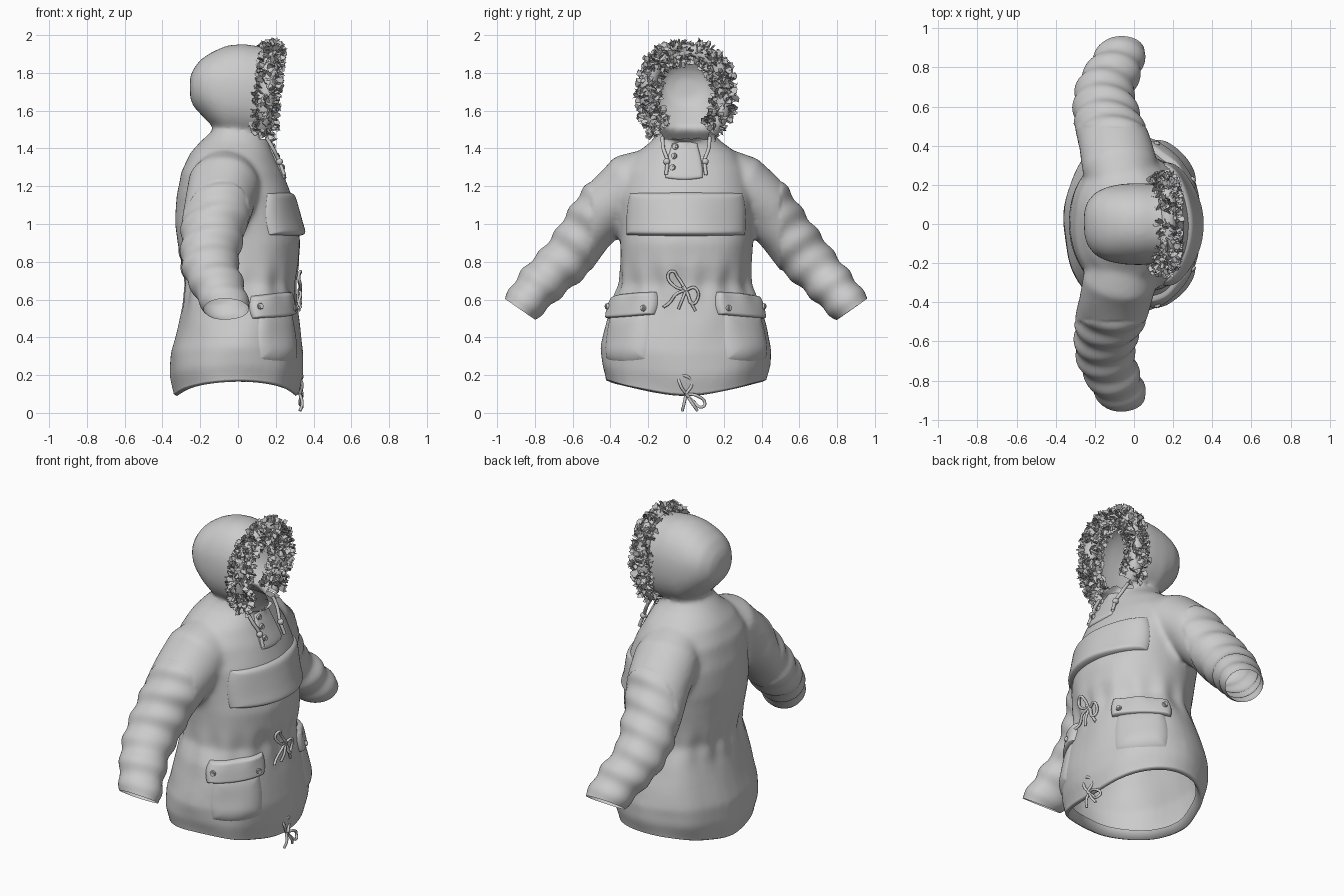
import bpy, bmesh, math, random
from mathutils import Vector as V, noise
from mathutils.bvhtree import BVHTree

if "Cube" in bpy.data.objects:
    bpy.data.objects.remove(bpy.data.objects["Cube"])

random.seed(4)

def spow(v, p):
    return math.copysign(abs(v) ** p, v)

def ring(c, a, b, p=1.0, n=40):
    return [V(c) + V(a) * spow(math.cos(2 * math.pi * i / n), p)
            + V(b) * spow(math.sin(2 * math.pi * i / n), p) for i in range(n)]

def loft(bm, rings):
    rows = [[bm.verts.new(p) for p in r] for r in rings]
    n = len(rows[0])
    for r, s in zip(rows, rows[1:]):
        for i in range(n):
            bm.faces.new((r[i], r[(i + 1) % n], s[(i + 1) % n], s[i]))
    bm.faces.new(rows[0])
    bm.faces.new(rows[-1])

def add(name, bm, smooth=True):
    me = bpy.data.meshes.new(name)
    bm.to_mesh(me)
    for f in me.polygons:
        f.use_smooth = smooth
    ob = bpy.data.objects.new(name, me)
    bpy.context.collection.objects.link(ob)
    return ob

# closed solids of torso, hood and sleeves (garment faces +x)
bm = bmesh.new()
torso = [(.03, -.33, .32, .42), (.1, -.335, .325, .425), (.2, -.36, .345, .445), (.32, -.355, .35, .45),
         (.45, -.32, .33, .43), (.58, -.285, .31, .395), (.68, -.275, .3, .345), (.78, -.3, .325, .345),
         (.9, -.325, .33, .355), (1.0, -.335, .305, .36), (1.15, -.33, .28, .36), (1.28, -.305, .235, .33),
         (1.37, -.255, .195, .265), (1.44, -.19, .16, .18), (1.5, -.13, .12, .14), (1.58, -.1, .1, .1)]
loft(bm, [ring(((a + b) / 2, 0, z), ((b - a) / 2, 0, 0), (0, w, 0), .92) for z, a, b, w in torso])
hood = [(-.255, 1.72, .05, .06), (-.24, 1.72, .095, .11), (-.2, 1.725, .145, .16), (-.14, 1.715, .195, .19),
        (-.06, 1.70, .245, .205), (.03, 1.70, .255, .21), (.12, 1.69, .25, .205), (.22, 1.69, .25, .19)]
loft(bm, [ring((x, 0, z), (0, w, 0), (0, 0, h), .92) for x, z, h, w in hood])
sleeve = [(-.05, .15, 1.29, .12, .15), (-.07, .28, 1.215, .17, .19), (-.10, .42, 1.09, .158, .18),
          (-.135, .52, .96, .142, .17), (-.15, .62, .83, .138, .158), (-.145, .69, .755, .128, .152),
          (-.10, .79, .655, .118, .138), (-.055, .88, .55, .1, .118), (-.04, .95, .46, .1, .118)]
for side in (1, -1):
    rs = []
    for i, (x, y, z, r1, r2) in enumerate(sleeve):
        a, b = sleeve[max(i - 1, 0)], sleeve[min(i + 1, len(sleeve) - 1)]
        t = (V(b[:3]) - V(a[:3])).normalized()
        u = t.cross(V((1, 0, 0))).normalized()
        rs.append([V((p.x, p.y * side, p.z)) for p in ring((x, y, z), u * r1, u.cross(t) * r2)])
    loft(bm, rs)
bmesh.ops.recalc_face_normals(bm, faces=bm.faces)

# fuse into one skin, then soften the joins
tmp = add("tmp_solid", bm)
m = tmp.modifiers.new("fuse", 'REMESH')
m.mode, m.voxel_size = 'VOXEL', .014
bm = bmesh.new()
bm.from_object(tmp, bpy.context.evaluated_depsgraph_get())
bpy.data.objects.remove(tmp)
for _ in range(7):
    bmesh.ops.smooth_vert(bm, verts=bm.verts, factor=.5, use_axis_x=True, use_axis_y=True, use_axis_z=True)

# open the hem, cuffs and hood
def cut(co, no, test):
    fs = [f for f in bm.faces if test(f.calc_center_median())]
    geom = fs + list({e for f in fs for e in f.edges}) + list({v for f in fs for v in f.verts})
    bmesh.ops.bisect_plane(bm, geom=geom, plane_co=co, plane_no=no, clear_outer=True)

cut((0, 0, .1), (0, 0, -1), lambda c: c.z < .3)
cut((.115, 0, 1.5), (1, 0, -.1), lambda c: c.z > 1.46)
for s in (1, -1):
    cut((-.055, s * .88, .55), (0, s * .57, -.82), lambda c: c.y * s > .65)

# cloth folds and curved hem
bm.normal_update()
moves = []
for v in bm.verts:
    p = v.co
    d = .011 * noise.noise(V((p.x * 5, p.y * 5, p.z * 4)))
    ang = math.atan2(p.y, p.x)
    if abs(p.y) < .5 and p.z < 1:
        d += .006 * math.sin(ang * 15) * math.exp(-((p.z - .68) / .1) ** 2)
    if abs(p.y) > .5:
        d += .006 * math.sin(46 * (abs(p.y) * .6 - p.z * .8) + 6 * p.x)
    if p.z > 1.5:
        d *= .3
    q = p + v.normal * d
    if p.z < .45 and abs(p.y) < .5:
        q.z += .075 * math.sin(ang) ** 2 * (.45 - p.z) / .35
    moves.append(q)
for v, q in zip(bm.verts, moves):
    v.co = q
tree = BVHTree.FromBMesh(bm)

# turned-in hem facing
es = [e for e in bm.edges if e.is_boundary and e.verts[0].co.z < .25]
for k, dz in ((.95, -.01), (.94, .05)):
    ex = bmesh.ops.extrude_edge_only(bm, edges=es)['geom']
    for v in ex:
        if isinstance(v, bmesh.types.BMVert):
            v.co = V((v.co.x * k, v.co.y * k, v.co.z + dz))
    es = [e for e in ex if isinstance(e, bmesh.types.BMEdge) and e.is_boundary]
add("jacket_shell", bm)

def on_skin(a, z, off=0):
    d = V((math.cos(a), math.sin(a), 0))
    hit = tree.ray_cast(V((0, 0, z)), d, .6)[0]
    return (hit or d * .16 + V((0, 0, z))) + d * off

# padded cloth panel wrapped on the skin; angles in degrees
def panel(name, a0, a1, z0, z1, thick, k=.25, edge=10, slope=0, bulge=0, n=36):
    b = bmesh.new()
    g = []
    for j in range(n + 1):
        for i in range(n + 1):
            u, v = (math.sin((2 * t / n - 1) * math.pi / 2) for t in (i, j))
            uu, vv = u * math.sqrt(1 - k * v * v), v * math.sqrt(1 - k * u * u)
            a = math.radians((a0 + a1) / 2 + uu * (a1 - a0) / 2)
            z = (z0 + z1) / 2 + vv * (z1 - z0) / 2 + slope * uu
            e = max(abs(u), abs(v)) ** edge
            off = thick * (1 - e) - .012 * e + bulge * (1 - u * u) * (1 - v) / 2 * (1 - e)
            g.append(b.verts.new(on_skin(a, z, off)))
    for j in range(n):
        for i in range(n):
            q = j * (n + 1) + i
            b.faces.new((g[q], g[q + 1], g[q + n + 2], g[q + n + 1]))
    return add(name, b)

def button(name, a, z, off):
    b = bmesh.new()
    for r, h in ((.017, .012), (.009, .02)):
        bmesh.ops.create_cone(b, cap_ends=True, segments=20, radius1=r, radius2=r * .85, depth=h)
    o = add(name, b, False)
    o.location = on_skin(a, z, off)
    o.rotation_euler = (0, math.pi / 2 - .1, a)

# chest pouch, hip pockets, neck placket
panel("chest_pouch", -67, 67, .935, 1.17, .018, k=.08, edge=14, bulge=.022, n=50)
for s, side in ((1, "left"), (-1, "right")):
    panel(side + "_hip_pocket", s * 31, s * 78, .26, .55, .016, k=.2, edge=5)
    panel(side + "_pocket_flap", s * 27, s * 82, .505, .635, .028, k=.15, edge=14, slope=-.012)
    button(side + "_flap_button_front", s * math.radians(37), .555, .034)
    button(side + "_flap_button_side", s * math.radians(74), .565, .034)
panel("neck_placket", -28, 24, 1.23, 1.44, .012, k=.2, edge=14)
for z in (1.30, 1.36, 1.41):
    button("neck_button", -.3, z, .018)

# cords
def cord(name, pts, r=.008):
    c = bpy.data.curves.new(name, 'CURVE')
    c.dimensions, c.bevel_depth, c.bevel_resolution, c.resolution_u = '3D', r, 2, 6
    sp = c.splines.new('BEZIER')
    sp.bezier_points.add(len(pts) - 1)
    for b, p in zip(sp.bezier_points, pts):
        b.co = p
        b.handle_left_type = b.handle_right_type = 'AUTO'
    o = bpy.data.objects.new(name, c)
    bpy.context.collection.objects.link(o)

waist = [[(0, .65), (-.06, .67), (-.095, .73), (-.07, .75), (-.045, .72), (0, .65)],
         [(0, .65), (.05, .66), (.055, .59), (.03, .58), (.01, .63), (-.02, .67)],
         [(0, .65), (-.05, .63), (-.09, .58), (-.12, .56)], [(0, .65), (-.02, .6), (-.04, .55)],
         [(0, .65), (.02, .6), (.05, .54)]]
for path in waist:
    cord("waist_drawstring", [(.322 + .01 * (i % 2), y, z) for i, (y, z) in enumerate(path)])
hem = [[(0, .1), (-.03, .15), (-.035, .19), (0, .195), (.03, .16), (0, .1)],
       [(0, .1), (.06, .09), (.1, .05), (.08, .03), (.04, .06), (0, .1)],
       [(0, .1), (-.01, .05), (-.02, .01)], [(0, .1), (.04, .04), (.06, .012)]]
for path in hem:
    cord("hem_drawstring", [(.328 + .012 * (i % 2), y, z) for i, (y, z) in enumerate(path)])
for s in (1, -1):
    cord("neck_cord", [(.15, s * .125, 1.46), (.185, s * .12, 1.40), (.215, s * .1, 1.34), (.245, s * .105, 1.26)], .01)
    b = bmesh.new()
    bmesh.ops.create_uvsphere(b, u_segments=16, v_segments=10, radius=.018)
    add("cord_stopper", b).location = (.22, s * .102, 1.33)

# fur ruff: horseshoe core covered with ragged tufts
def rim(t):
    z = 1.685 + .225 * math.cos(t)
    return V((.13 + .1 * (z - 1.46), .2 * spow(math.sin(t), .75), z))

LIM = math.radians(147)
cord("fur_core", [rim(-LIM + 2 * LIM * i / 24) for i in range(25)], .045)
fur = bmesh.new()
for _ in range(1000):
    t = random.uniform(-LIM, LIM)
    c = rim(t)
    tan = (rim(t + .02) - rim(t - .02)).normalized()
    out = tan.cross(V((1, 0, 0))).normalized()
    if out.dot(c - V((c.x, 0, 1.685))) < 0:
        out = -out
    f = random.uniform(-math.pi, math.pi)
    n = out * math.cos(f) + tan.cross(out) * math.sin(f)
    rnd = V([random.uniform(-1, 1) for _ in range(3)])
    d = (n * .55 + rnd * .75).normalized()
    w = d.cross(V([random.uniform(-1, 1) for _ in range(3)])).normalized()
    L, W = random.uniform(.025, .05), random.uniform(.01, .022)
    p, bend = c + n * .042, n * random.uniform(.0, .015)
    pts = [p - w * W * .5, p + w * W * .5, p + d * L * .5 + w * W + bend, p + d * L * .95 + w * W * .7,
           p + d * L * .7 + bend, p + d * L - w * W * .6, p + d * L * .5 - w * W + bend]
    vs = [fur.verts.new(q) for q in pts]
    for a in ((0, 1, 4), (1, 2, 4), (2, 3, 4), (4, 5, 6), (4, 6, 0)):
        fur.faces.new([vs[i] for i in a])
add("fur_trim", fur, False)
